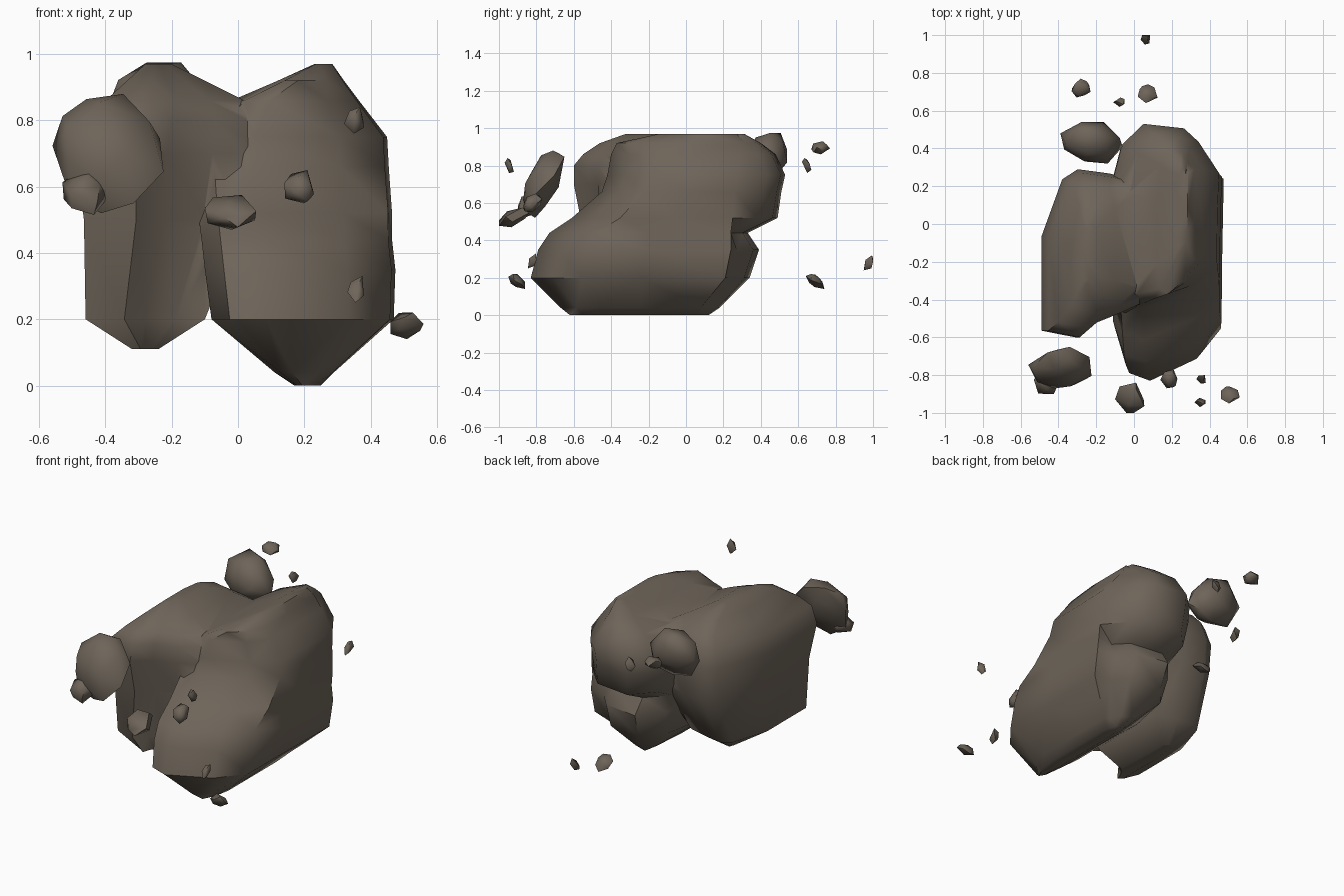
import bpy, bmesh, math, random
from mathutils import Vector

if "Cube" in bpy.data.objects:
    bpy.data.objects.remove(bpy.data.objects["Cube"])

stone = bpy.data.materials.new("grey_brown_stone")
stone.diffuse_color = (0.155, 0.128, 0.1, 1)
stone.use_nodes = True
stone.node_tree.nodes["Principled BSDF"].inputs["Base Color"].default_value = stone.diffuse_color


def smooth(ob, angle):
    bpy.ops.object.select_all(action='DESELECT')
    ob.select_set(True)
    bpy.context.view_layer.objects.active = ob
    bpy.ops.object.shade_smooth_by_angle(angle=math.radians(angle))


def finish(name, bm, angle):
    bmesh.ops.recalc_face_normals(bm, faces=bm.faces)
    mesh = bpy.data.meshes.new(name)
    bm.to_mesh(mesh)
    bm.free()
    mesh.materials.append(stone)
    ob = bpy.data.objects.new(name, mesh)
    bpy.context.collection.objects.link(ob)
    smooth(ob, angle)
    return ob


def lobe(name, outline, slices):
    """Loft a plan outline (-1..1) through slices of (z, x0, x1, y0, y1, corner_y)."""
    bm = bmesh.new()
    rings = []
    for z, x0, x1, y0, y1, corner in slices:
        rings.append([bm.verts.new(((x0 + x1) / 2 + u * (x1 - x0) / 2,
                                    corner if v is None else
                                    (y0 + y1) / 2 + v * (y1 - y0) / 2, z))
                      for u, v in outline])
    n = len(outline)
    for a, b in zip(rings, rings[1:]):
        for i in range(n):
            j = (i + 1) % n
            bm.faces.new((a[i], a[j], b[j], b[i]))
    bm.faces.new(rings[0])
    bm.faces.new(rings[-1])
    bmesh.ops.triangulate(bm, faces=bm.faces)
    return finish(name, bm, 50)


def fragment(name, x, y, z, shear=0.0, count=14, seed=1):
    """Convex chip filling the given x, y, z ranges; shear leans y with z."""
    rng = random.Random(seed)
    pts = []
    for i in range(count):
        h = 1 - 2 * (i + 0.5) / count
        r, a = math.sqrt(1 - h * h), i * 2.39996 + rng.uniform(-0.3, 0.3)
        p = Vector((r * math.cos(a), r * math.sin(a), h)) * rng.uniform(0.88, 1.1)
        p.y += shear * p.z
        pts.append(p)
    bm = bmesh.new()
    lo = [min(p[k] for p in pts) for k in range(3)]
    hi = [max(p[k] for p in pts) for k in range(3)]
    for p in pts:
        bm.verts.new([r[0] + (p[k] - lo[k]) / (hi[k] - lo[k]) * (r[1] - r[0])
                      for k, r in enumerate((x, y, z))])
    bmesh.ops.convex_hull(bm, input=bm.verts)
    return finish(name, bm, 60)


# Main boulder: long leaning right lobe, corner_y sets its right back edge
boulder = lobe("main_boulder",
    [(-1, -.6), (-.8, -.93), (-.4, -1), (.5, -.8), (.96, -.53), (.97, 0),
     (1, None), (.62, .8), (.35, .95), (-.4, 1), (-.8, .77), (-1, .3)],
    [(0, .17, .25, -.62, .12, .0), (.04, .11, .29, -.67, .18, .08),
     (.2, -.08, .47, -.83, .34, .21), (.35, -.1, .475, -.79, .39, .24),
     (.44, -.11, .465, -.73, .33, .24), (.52, -.12, .465, -.61, .49, .25),
     (.66, -.13, .455, -.45, .51, .26), (.75, -.12, .45, -.42, .53, .27),
     (.86, -.02, .365, -.4, .48, .29), (.92, .12, .32, -.37, .4, .29),
     (.97, .23, .285, -.14, .31, .27)])

# Left lobe, merged into the boulder
left = lobe("left_lobe",
    [(-1, -.92), (-.35, -1), (.0, -.82), (.5, -.7), (1, None), (1, .85),
     (.3, .95), (-.3, 1), (-.6, .88), (-1, .2)],
    [(.11, -.32, -.24, -.5, 0, -.4), (.2, -.46, -.1, -.53, .14, -.43),
     (.5, -.465, .02, -.56, .28, -.47), (.7, -.49, .06, -.6, .29, -.41),
     (.8, -.455, .06, -.6, .27, -.37), (.86, -.4, .02, -.55, .22, -.33),
     (.92, -.335, -.1, -.46, .13, -.3), (.97, -.28, -.2, -.32, .0, -.25)])
mod = boulder.modifiers.new("merge", 'BOOLEAN')
mod.operation, mod.solver, mod.object = 'UNION', 'EXACT', left
bpy.ops.object.select_all(action='DESELECT')
boulder.select_set(True)
bpy.context.view_layer.objects.active = boulder
while boulder.modifiers[0] != mod:
    bpy.ops.object.modifier_apply(modifier=boulder.modifiers[0].name)
bpy.ops.object.modifier_apply(modifier=mod.name)
bpy.data.objects.remove(left)
smooth(boulder, 75)

# Large drifting fragments
fragment("front_large_fragment", (-.56, -.225), (-.87, -.65), (.52, .88), .75, 20, 4)
fragment("front_fragment_knob", (-.53, -.39), (-.9, -.76), (.515, .65), .4, 14, 7)
fragment("back_large_fragment", (-.39, -.06), (.32, .54), (.7, .975), .2, 20, 9)

# Small chips, front and back
chips = [
    ("front_chip", (-.1, .055), (-1, -.84), (.47, .575), .6),
    ("middle_chip", (.14, .23), (-.87, -.77), (.55, .65), .4),
    ("low_right_chip", (.46, .56), (-.95, -.86), (.14, .22), -.7),
    ("low_sliver", (.33, .38), (-.845, -.8), (.25, .33), .6),
    ("high_sliver", (.32, .38), (-.97, -.92), (.76, .84), -.5),
    ("back_tip_sliver", (.035, .085), (.95, 1), (.24, .32), .6),
    ("back_low_chip", (.02, .125), (.64, .74), (.14, .22), -.7),
    ("back_high_chip", (-.33, -.23), (.67, .77), (.86, .93), .3),
    ("back_high_sliver", (-.11, -.05), (.62, .67), (.76, .84), -.5),
]
for i, (name, x, y, z, lean) in enumerate(chips):
    fragment(name, x, y, z, lean, 8 if "sliver" in name else 12, 20 + i)
